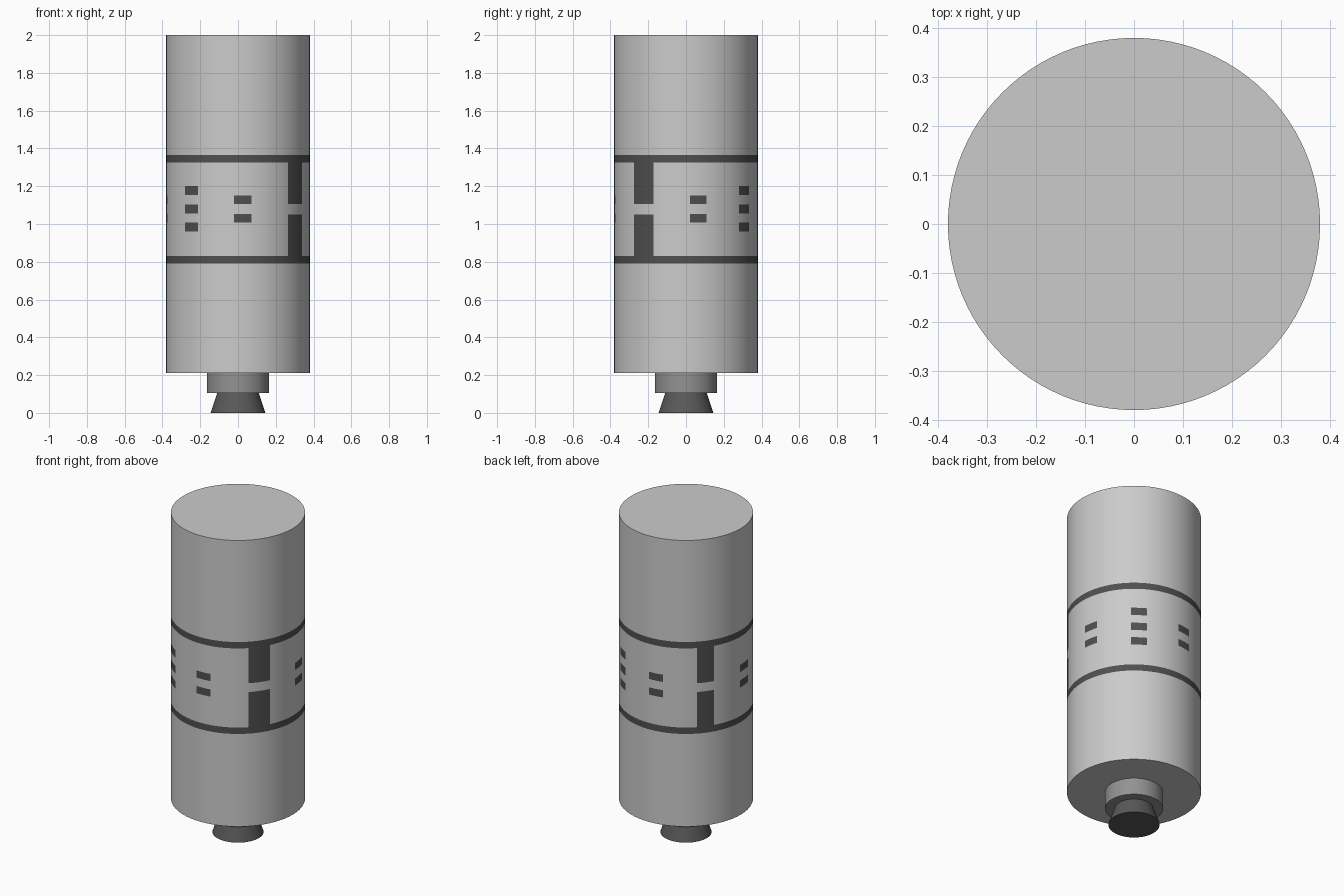
import bpy, math

if "Cube" in bpy.data.objects:
    bpy.data.objects.remove(bpy.data.objects["Cube"])

R = 0.38


def material(name, v):
    m = bpy.data.materials.new(name)
    m.diffuse_color = (v, v, v, 1)
    m.use_nodes = True
    m.node_tree.nodes["Principled BSDF"].inputs["Base Color"].default_value = m.diffuse_color
    return m


DARK = material("dark_paint", 0.08)
COLLAR = material("collar_grey", 0.29)
NOZZLE = material("nozzle_grey", 0.1)


def cone(name, r_low, r_high, z0, z1, mat=None):
    bpy.ops.mesh.primitive_cone_add(vertices=96, radius1=r_low, radius2=r_high,
                                    depth=z1 - z0, location=(0, 0, (z0 + z1) / 2))
    o = bpy.context.object
    o.name = name
    if mat:
        o.data.materials.append(mat)
    bpy.ops.object.shade_smooth_by_angle()


def decal(name, a0, a1, z0, z1):
    # curved painted patch; angle runs from the front (-y) towards +x
    n = max(4, round((a1 - a0) / 3.75))
    r = R + 0.001
    verts, faces = [], []
    for i in range(n + 1):
        a = math.radians(a0 + (a1 - a0) * i / n)
        x, y = r * math.sin(a), -r * math.cos(a)
        verts += [(x, y, z0), (x, y, z1)]
    for i in range(n):
        faces.append((2 * i, 2 * i + 2, 2 * i + 3, 2 * i + 1))
    me = bpy.data.meshes.new(name)
    me.from_pydata(verts, [], faces)
    me.shade_smooth()
    me.materials.append(DARK)
    bpy.context.collection.objects.link(bpy.data.objects.new(name, me))


# Tank, engine collar and nozzle
cone("tank_body", R, R, 0.21, 2.0)
cone("engine_collar", 0.165, 0.165, 0.105, 0.21, COLLAR)
cone("engine_nozzle", 0.145, 0.108, 0.0, 0.11, NOZZLE)

# Rings around the middle section
decal("lower_band", 0, 360, 0.79, 0.83)
decal("upper_band", 0, 360, 1.325, 1.365)

# Vertical stripes, each split by a gap
for a0, a1 in ((44, 63.2), (224.4, 239.7)):
    decal("stripe_lower", a0, a1, 0.83, 1.05)
    decal("stripe_upper", a0, a1, 1.105, 1.325)

# Stacks of small rectangular marks
W = 13.7
for a in (-3, 93, 181.5, 268.5):
    for z in (1.008, 1.105):
        decal("double_mark", a, a + W, z, z + 0.045)
for a in (-47.5, 137.4):
    for z in (0.96, 1.055, 1.153):
        decal("triple_mark", a, a + W, z, z + 0.048)
